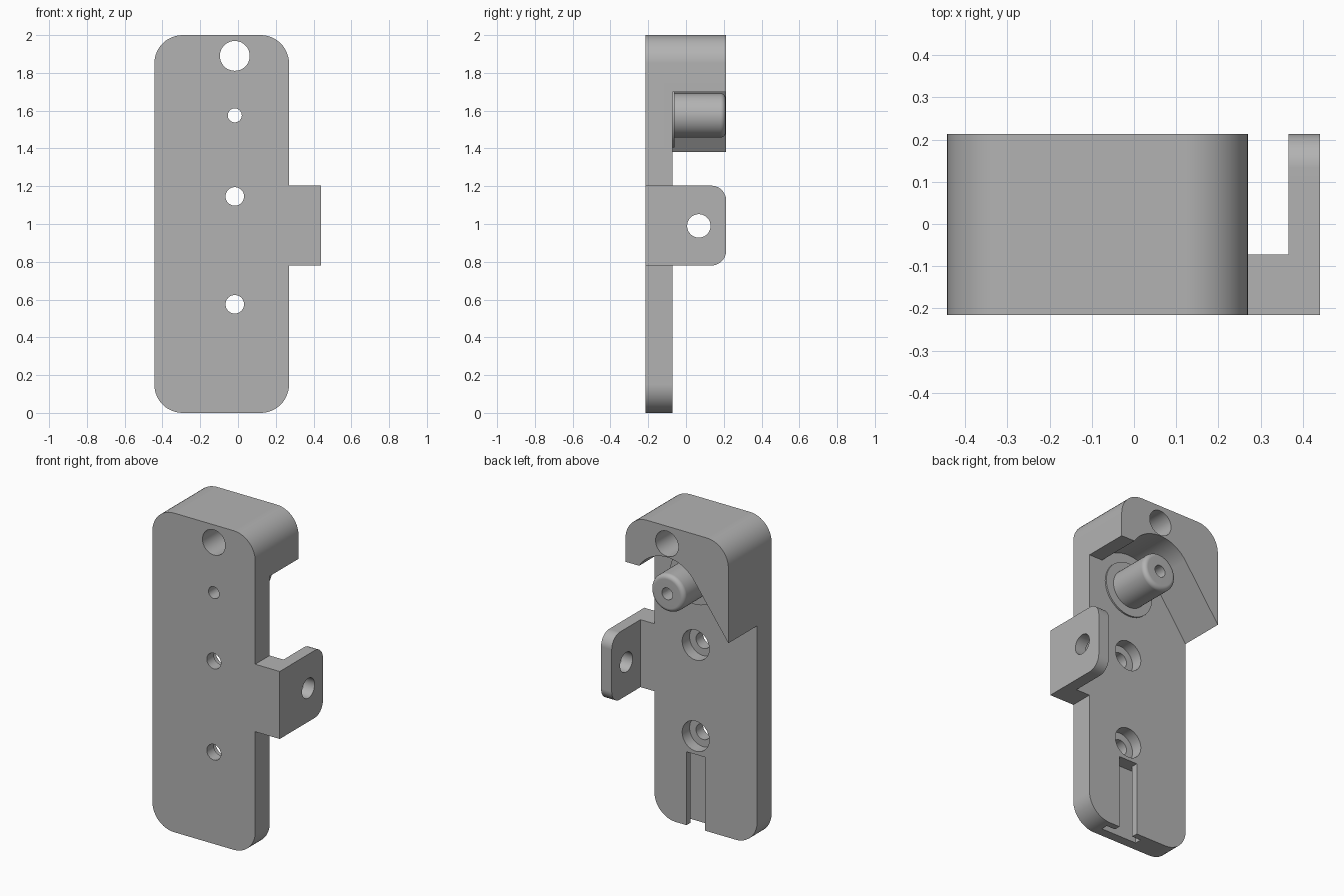
import bpy, bmesh
from math import sin, cos, pi, radians
from mathutils import Vector

if "Cube" in bpy.data.objects:
    bpy.data.objects.remove(bpy.data.objects["Cube"])

FRONT, FLOOR, BACK = -0.215, -0.072, 0.213   # depth levels
LEFT, RIGHT, TAB = -0.443, 0.27, 0.44        # width levels
HX, POST_Z = -0.017, 1.575                   # hole line and post height

grey = bpy.data.materials.new("plain_grey")
grey.use_nodes = True
grey.diffuse_color = (0.45, 0.45, 0.45, 1)
grey.node_tree.nodes["Principled BSDF"].inputs["Base Color"].default_value = (0.45, 0.45, 0.45, 1)


def arc(cx, cz, r, a0, a1, n=12):
    angles = [radians(a0 + (a1 - a0) * i / n) for i in range(n + 1)]
    return [(cx + r * cos(a), cz + r * sin(a)) for a in angles]


def make_object(name, bm):
    bmesh.ops.recalc_face_normals(bm, faces=bm.faces[:])
    mesh = bpy.data.meshes.new(name)
    bm.to_mesh(mesh)
    bm.free()
    mesh.materials.append(grey)
    ob = bpy.data.objects.new(name, mesh)
    bpy.context.collection.objects.link(ob)
    return ob


def extrude(name, profile, start, end, axis="Y"):
    """Extrude an (x, z) outline along y, or a (y, z) outline along x."""
    bm = bmesh.new()
    at = (lambda p: (p[0], start, p[1])) if axis == "Y" else (lambda p: (start, p[0], p[1]))
    face = bm.faces.new([bm.verts.new(at(p)) for p in profile])
    out = bmesh.ops.extrude_face_region(bm, geom=[face])
    step = Vector((0, end - start, 0) if axis == "Y" else (end - start, 0, 0))
    bmesh.ops.translate(bm, vec=step, verts=[v for v in out["geom"] if isinstance(v, bmesh.types.BMVert)])
    return make_object(name, bm)


def rod(u, z, r, start, end, axis="Y"):
    return extrude("cutter", arc(u, z, r, 0, 360, 48)[:-1], start, end, axis)


def block(x, w, z0, z1, start, end):
    return extrude("cutter", [(x - w, z0), (x + w, z0), (x + w, z1), (x - w, z1)], start, end)


def apply_modifier(ob, mod):
    bpy.context.view_layer.objects.active = ob
    bpy.ops.object.modifier_apply(modifier=mod.name)


def combine(ob, tool, operation="DIFFERENCE"):
    mod = ob.modifiers.new("combine", "BOOLEAN")
    mod.operation, mod.object, mod.solver = operation, tool, "EXACT"
    apply_modifier(ob, mod)
    bpy.data.objects.remove(tool)


# Body outline: rounded plate with a square side tab
R = 0.15
outline = (arc(LEFT + R, R, R, 180, 270) + arc(RIGHT - R, R, R, 270, 360)
           + [(RIGHT, 0.78), (TAB, 0.78), (TAB, 1.203), (RIGHT, 1.203)]
           + arc(RIGHT - R, 2 - R, R, 0, 90) + arc(LEFT + R, 2 - R, R, 90, 180))
body = extrude("mounting_bracket", outline, FRONT, BACK)

# Rear pocket: leaves the thick head with its arched, sloping underside and the side lug
pocket = ([(0.366, -0.1), (0.366, 1.70)] + arc(HX, POST_Z, 0.23, 33, 143.8, 30)
          + [(LEFT, 1.38), (LEFT - 0.06, 1.298), (LEFT - 0.06, -0.1)])
combine(body, extrude("cutter", pocket, FLOOR, 0.4))

# Round the two rear corners of the lug
bm = bmesh.new()
bm.from_mesh(body.data)
corners = [e for e in bm.edges if all(v.co.x > 0.35 and v.co.y > 0.2 for v in e.verts)
           and abs(e.verts[0].co.x - e.verts[1].co.x) > 0.05]
bmesh.ops.bevel(bm, geom=corners, offset=0.08, segments=12, profile=0.5, affect="EDGES")
bm.to_mesh(body.data)
bm.free()

# Post with a low collar and a rounded tip, turned about the y axis
tip = [(0.09 + 0.027 * cos(a), BACK - 0.03 + 0.027 * sin(a)) for a in [i * pi / 12 for i in range(7)]]
turned = [(0, -0.12), (0.17, -0.12), (0.17, -0.062), (0.117, -0.062)] + tip + [(0, tip[-1][1])]
bm = bmesh.new()
verts = [bm.verts.new((HX + r, y, POST_Z)) for r, y in turned]
edges = [bm.edges.new(pair) for pair in zip(verts, verts[1:])]
bmesh.ops.spin(bm, geom=verts + edges, cent=(HX, 0, POST_Z), axis=(0, 1, 0),
               angle=2 * pi, steps=48, use_merge=True)
bmesh.ops.remove_doubles(bm, verts=bm.verts[:], dist=0.0001)
combine(body, make_object("post", bm), "UNION")

# Through holes, front to back
for z, r in [(1.89, 0.079), (POST_Z, 0.037), (1.146, 0.049), (0.575, 0.049)]:
    combine(body, rod(HX, z, r, -0.4, 0.4))

# Counterbores at the rear of the two screw holes
for z in (1.146, 0.575):
    combine(body, rod(HX, z, 0.094, -0.145, 0.1))

# Lug hole
combine(body, rod(0.068, 0.99, 0.062, 0.3, 0.6, "X"))

# T-slot open at the bottom: narrow neck, wider channel behind it
combine(body, block(HX, 0.064, -0.1, 0.46, -0.13, 0.1))
combine(body, block(HX, 0.125, -0.1, 0.46, -0.155, -0.112))

# Smooth curves, crisp edges
bpy.ops.object.select_all(action="DESELECT")
body.select_set(True)
bpy.context.view_layer.objects.active = body
bpy.ops.object.shade_smooth_by_angle(angle=radians(30))
weighted = body.modifiers.new("weighted_normals", "WEIGHTED_NORMAL")
weighted.keep_sharp = True
